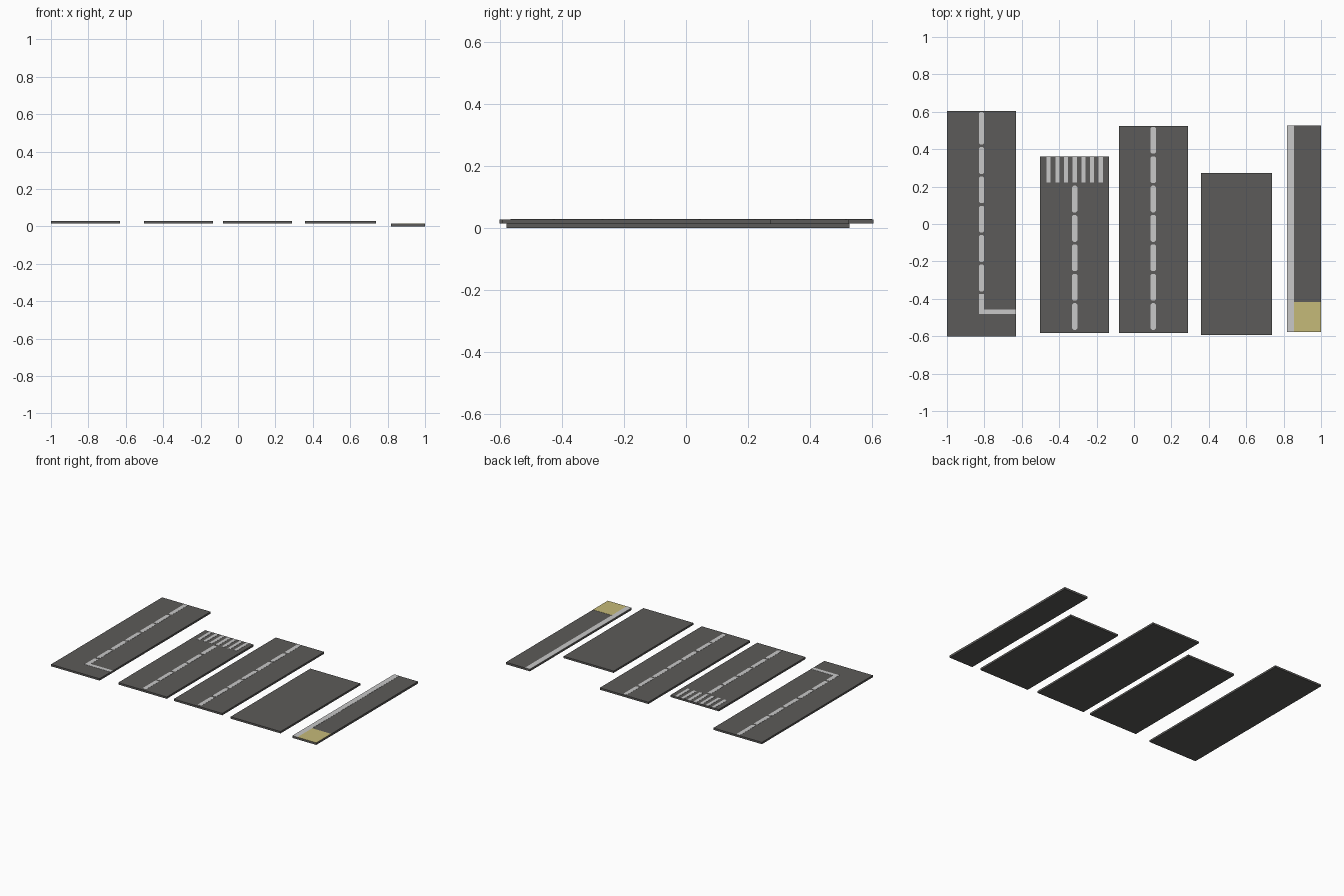
import bpy, bmesh

if "Cube" in bpy.data.objects:
    bpy.data.objects.remove(bpy.data.objects["Cube"])


def material(name, rgb):
    m = bpy.data.materials.new(name)
    m.diffuse_color = (*rgb, 1)
    m.use_nodes = True
    m.node_tree.nodes["Principled BSDF"].inputs["Base Color"].default_value = m.diffuse_color
    return m


ASPHALT = material("asphalt grey", (0.107, 0.104, 0.100))
WHITE = material("paint white", (0.58, 0.58, 0.58))
YELLOW = material("paint yellow", (0.56, 0.49, 0.19))


def plates(name, rects, z0, z1, mat, chamfer=0.0):
    """One object of flat rectangular prisms (x0, x1, y0, y1), corners optionally cut."""
    bm = bmesh.new()
    for x0, x1, y0, y1 in rects:
        c = chamfer
        if c:
            pts = [(x0 + c, y0), (x1 - c, y0), (x1, y0 + c), (x1, y1 - c),
                   (x1 - c, y1), (x0 + c, y1), (x0, y1 - c), (x0, y0 + c)]
        else:
            pts = [(x0, y0), (x1, y0), (x1, y1), (x0, y1)]
        low = [bm.verts.new((x, y, z0)) for x, y in pts]
        top = [bm.verts.new((x, y, z1)) for x, y in pts]
        bm.faces.new(low[::-1])
        bm.faces.new(top)
        for i in range(len(pts)):
            j = (i + 1) % len(pts)
            bm.faces.new((low[i], low[j], top[j], top[i]))
    me = bpy.data.meshes.new(name)
    bm.to_mesh(me)
    bm.free()
    me.materials.append(mat)
    ob = bpy.data.objects.new(name, me)
    bpy.context.collection.objects.link(ob)
    return ob


def dashes(x, y_start, count, pitch=0.157, length=0.143, w=0.028):
    return [(x - w / 2, x + w / 2, y_start + i * pitch, y_start + i * pitch + length)
            for i in range(count)]


Z0, Z1 = 0.015, 0.028      # road slabs
P1 = Z1 + 0.001            # top of paint

# Road slabs
plates("junction_road", [(-1.0, -0.631, -0.602, 0.604)], Z0, Z1, ASPHALT)
plates("crossing_road", [(-0.503, -0.134, -0.582, 0.361)], Z0, Z1, ASPHALT)
plates("straight_road", [(-0.081, 0.288, -0.582, 0.525)], Z0, Z1, ASPHALT)
plates("plain_road", [(0.359, 0.739, -0.593, 0.273)], Z0, Z1, ASPHALT)

# Junction road: dashed centre line and turn line
plates("junction_dashes", dashes(-0.815, -0.36, 5) + [(-0.829, -0.801, 0.425, 0.599)],
       Z1, P1, WHITE, 0.007)
plates("junction_corner_line", [(-0.829, -0.801, -0.482, -0.375),
                                (-0.801, -0.631, -0.482, -0.456)], Z1, P1, WHITE)

# Crossing road: centre dashes and zebra stripes
plates("crossing_dashes", dashes(-0.317, -0.566, 5), Z1, P1, WHITE, 0.007)
plates("zebra_stripes", [(-0.317 + i * 0.0465 - 0.011, -0.317 + i * 0.0465 + 0.011,
                          0.222, 0.359) for i in range(-3, 4)], Z1, P1, WHITE)

# Straight road dashes
plates("straight_dashes", dashes(0.103, -0.566, 7), Z1, P1, WHITE, 0.007)

# Pavement piece with kerb line and yellow pad
plates("side_lane", [(0.818, 1.0, -0.578, 0.527)], 0, 0.014, ASPHALT)
plates("edge_line", [(0.818, 0.856, -0.578, 0.527)], 0.014, 0.015, WHITE)
plates("yellow_pad", [(0.856, 1.0, -0.578, -0.417)], 0.014, 0.015, YELLOW)
